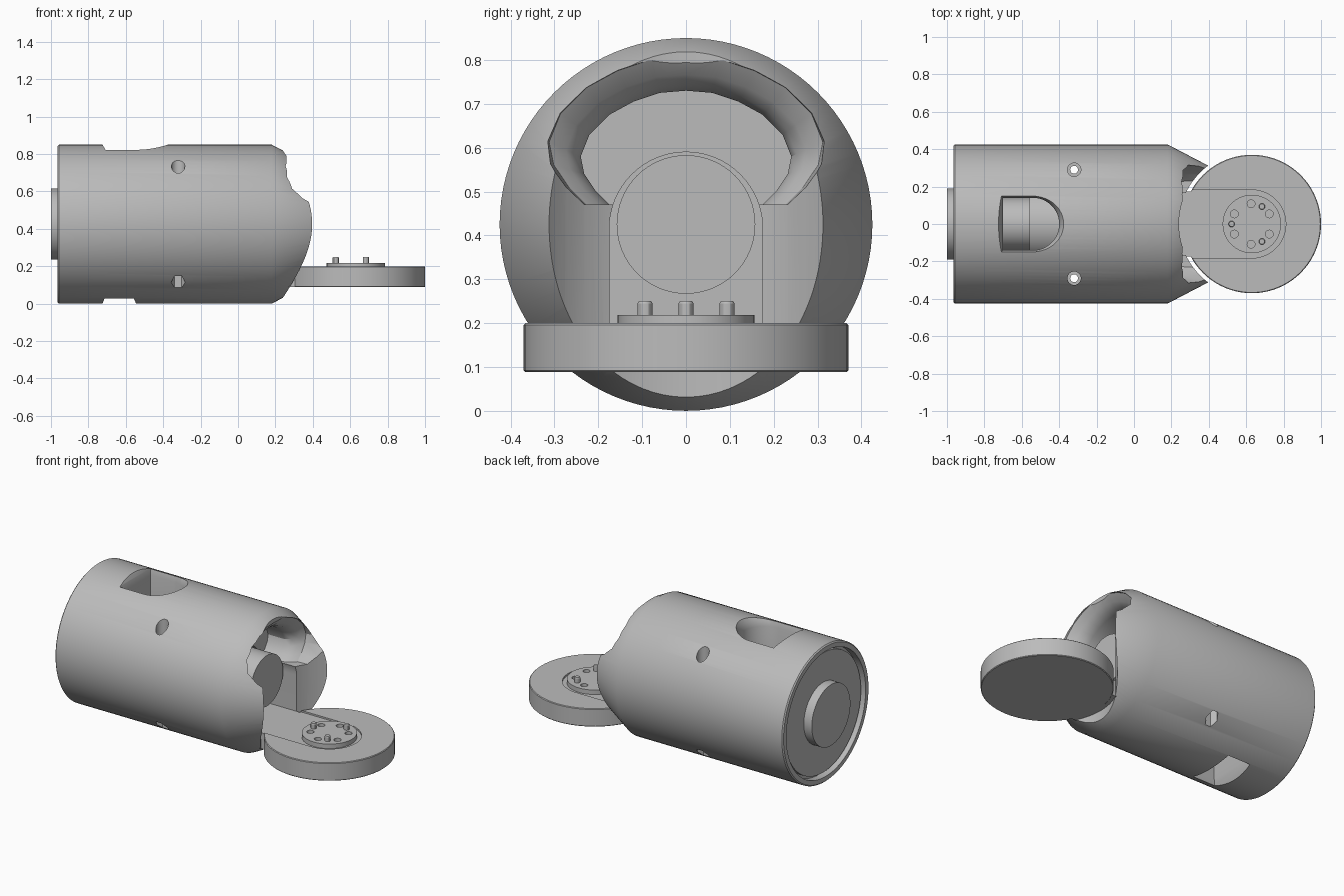
import bpy, bmesh, math
from mathutils import Vector

if "Cube" in bpy.data.objects:
    bpy.data.objects.remove(bpy.data.objects["Cube"], do_unlink=True)

grey = bpy.data.materials.new("plain_grey")
grey.use_nodes = True
grey.diffuse_color = (0.5, 0.5, 0.5, 1)
grey.node_tree.nodes["Principled BSDF"].inputs["Base Color"].default_value = (0.5, 0.5, 0.5, 1)

MID = 0.425   # height of the housing axis
PIVOT = 0.63  # x of the turntable axis


def loft(name, rings):
    """Closed solid skinned through rings with equal point counts."""
    bm = bmesh.new()
    loops = [[bm.verts.new(p) for p in ring] for ring in rings]
    n = len(loops[0])
    for a, b in zip(loops, loops[1:]):
        for i in range(n):
            j = (i + 1) % n
            bm.faces.new((a[i], a[j], b[j], b[i]))
    bm.faces.new(loops[0][::-1])
    bm.faces.new(loops[-1])
    bmesh.ops.recalc_face_normals(bm, faces=bm.faces)
    mesh = bpy.data.meshes.new(name)
    bm.to_mesh(mesh)
    bm.free()
    mesh.materials.append(grey)
    obj = bpy.data.objects.new(name, mesh)
    bpy.context.collection.objects.link(obj)
    return obj


def circle(r, n):
    return [(r * math.cos(math.tau * i / n), r * math.sin(math.tau * i / n)) for i in range(n)]


def lathe_x(name, profile, n=64):
    """Turned part along x; profile is (x, radius)."""
    return loft(name, [[(x, a, MID + b) for a, b in circle(r, n)] for x, r in profile])


def lathe_z(name, cx, cy, profile, n=64):
    """Turned part along z; profile is (z, radius)."""
    return loft(name, [[(cx + a, cy + b, z) for a, b in circle(r, n)] for z, r in profile])


def capsule(x0, x1, r, steps=24):
    """Outline square at x0 and rounded at x1."""
    arc = [(x1 - r + r * math.sin(math.pi * i / steps), -r * math.cos(math.pi * i / steps))
           for i in range(steps + 1)]
    return [(x0, -r)] + arc + [(x0, r)]


def finish(obj):
    bpy.ops.object.select_all(action="DESELECT")
    obj.select_set(True)
    bpy.context.view_layer.objects.active = obj
    bpy.ops.object.shade_smooth_by_angle(angle=math.radians(30))


def cut(obj, cutters):
    for c in cutters:
        c.hide_render = True
        mod = obj.modifiers.new("cut", "BOOLEAN")
        mod.operation = "DIFFERENCE"
        mod.solver = "EXACT"
        mod.object = c
        bpy.context.view_layer.objects.active = obj
        bpy.ops.object.modifier_apply(modifier=mod.name)
        bpy.data.objects.remove(c, do_unlink=True)


# Housing: a barrel with a conical nose
housing = lathe_x("housing", [(-0.965, 0.418), (-0.958, 0.425), (0.18, 0.425), (0.42, 0.3)], 96)

# Scoop that clears the turntable, and the recess in the rear
cutters = [lathe_z("scoop", PIVOT, 0, [(-0.1, 0.39), (1, 0.39)], 128),
           lathe_x("rear_recess", [(-1.1, 0.39), (-0.92, 0.39)], 96)]

# Flared pocket in the upper nose
half = [(0.06, 0.725), (0.12, 0.705), (0.175, 0.675), (0.22, 0.63), (0.24, 0.58),
        (0.232, 0.54), (0.205, 0.5), (0.175, 0.47)]
pocket = [(0, 0.73)] + half + [(-y, z) for y, z in reversed(half)]
cutters.append(loft("pocket", [
    [(x, y * s, 0.47 + (z - 0.47) * s) for y, z in pocket]
    for x, s in [(0.04, 1), (0.15, 1), (0.19, 1.05), (0.22, 1.14), (0.25, 1.3), (0.4, 1.35)]]))

# Arched slot for the arm and motor
arch = [(0.175 * math.cos(math.pi * i / 32), 0.415 + 0.175 * math.sin(math.pi * i / 32))
        for i in range(33)]
arch = [(0.175, 0.09)] + arch + [(-0.175, 0.09)]
cutters.append(loft("slot", [[(x, y, z) for y, z in arch] for x in (0.0, 0.6)]))

# Upper window with a rounded end and flared lip, and lower window
cutters.append(loft("top_window", [
    [(x, y, z) for x, y in capsule(-0.7 - g, -0.4 + g, 0.14 + g)]
    for z, g in [(0.43, 0), (0.79, 0), (0.825, 0.01), (0.86, 0.03), (0.95, 0.03)]]))
cutters.append(loft("bottom_window", [
    [(x, y, z) for x, y in [(-0.7 - g, -0.14 - g), (-0.57 + g, -0.14 - g),
                            (-0.57 + g, 0.14 + g), (-0.7 - g, 0.14 + g)]]
    for z, g in [(-0.1, 0.025), (0.0, 0.025), (0.06, 0), (0.42, 0)]]))

# Bolt holes with round heads above and hexagonal nut pockets below
for side in (-1, 1):
    y = side * 0.29
    cutters += [lathe_z("bolt_hole", -0.32, y, [(-0.1, 0.021), (1, 0.021)], 20),
                lathe_z("head_hole", -0.32, y, [(0.66, 0.036), (1, 0.036)], 28),
                lathe_z("nut_hole", -0.32, y, [(-0.1, 0.038), (0.19, 0.038)], 6)]
cut(housing, cutters)
finish(housing)

# Rear cover and its raised boss
finish(lathe_x("rear_cover", [(-0.945, 0.372), (-0.91, 0.372)], 96))
finish(lathe_x("rear_boss", [(-1.0, 0.19), (-0.94, 0.19)]))

# Motor seen in the slot, and its body behind the upper window
finish(lathe_x("motor", [(-0.05, 0.158), (0.2, 0.158)]))
finish(lathe_x("motor_body", [(-0.56, 0.2), (-0.3, 0.2)]))
finish(lathe_x("motor_tail", [(-0.72, 0.14), (-0.55, 0.14)]))

# Turntable with a shallow recess running back to the housing
turntable = lathe_z("turntable", PIVOT, 0, [(0.088, 0.366), (0.092, 0.37), (0.196, 0.37), (0.2, 0.366)], 80)
cut(turntable, [loft("recess", [[(x, y, z) for x, y in capsule(0.1, PIVOT + 0.182, 0.182)]
                                for z in (0.19, 0.3)])])
finish(turntable)

# Arm joining turntable and housing
arm = [(0.02, -0.174), (0.4, -0.174), (0.4, 0.174), (0.02, 0.174)]
finish(loft("arm", [[(x, y, z) for x, y in arm] for z in (0.09, 0.19)]))

# Hub with six holes and three pins
hub = lathe_z("hub", PIVOT, 0, [(0.18, 0.156), (0.218, 0.156)])


def around(deg, r=0.108):
    a = math.radians(deg)
    return PIVOT + r * math.cos(a), r * math.sin(a)


cut(hub, [lathe_z("hub_hole", *around(s * d), [(0.195, 0.021), (0.3, 0.021)], 20)
          for d in (30, 92, 150) for s in (-1, 1)])
finish(hub)
for deg in (60, 180, 300):
    finish(lathe_z("hub_pin", *around(deg), [(0.2, 0.017), (0.245, 0.017), (0.25, 0.014)], 12))
